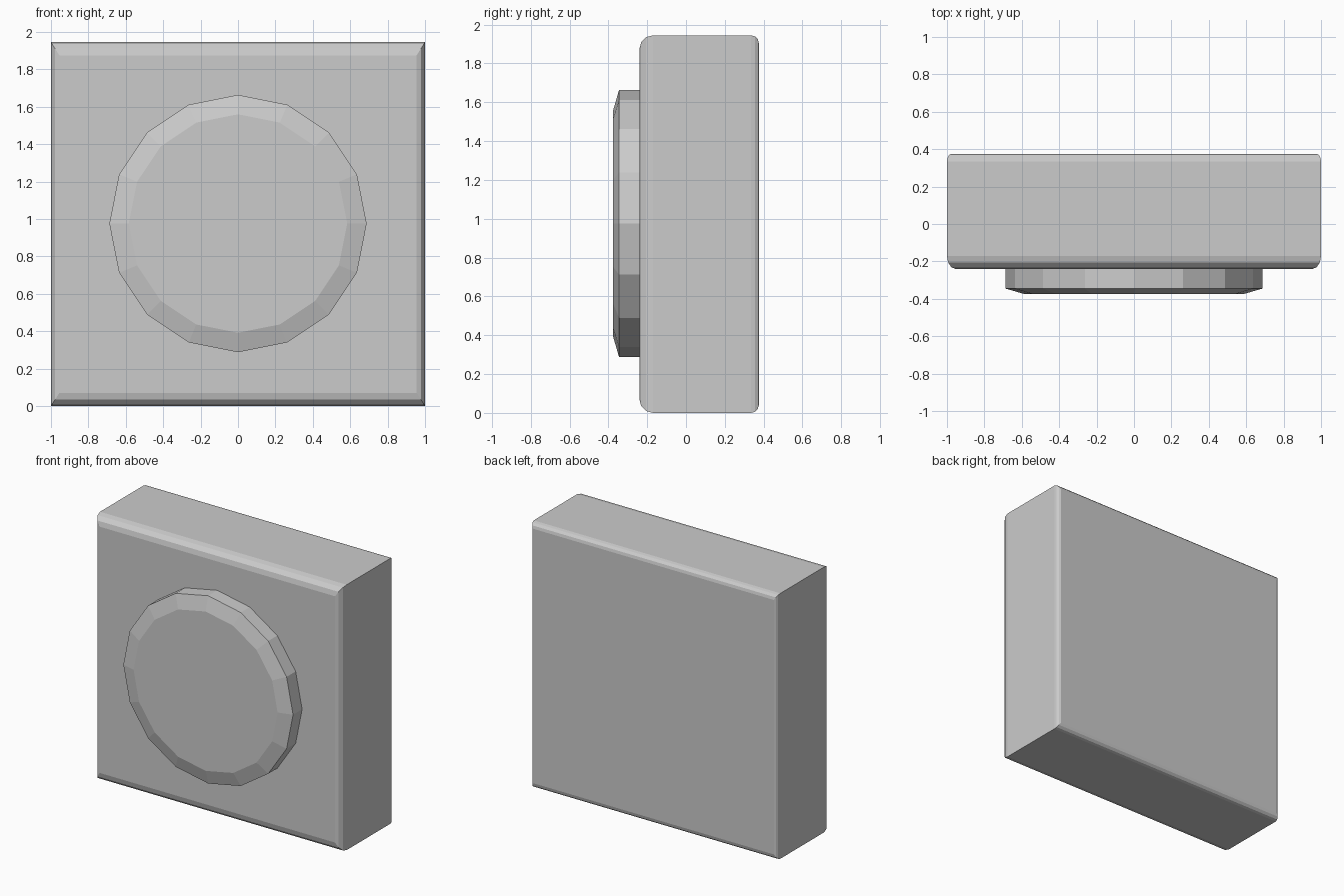
import bpy, bmesh, math

if "Cube" in bpy.data.objects:
    bpy.data.objects.remove(bpy.data.objects["Cube"])


def loft(name, rings):
    """Skin a list of equal-length rings and cap both ends."""
    bm = bmesh.new()
    loops = [[bm.verts.new(p) for p in ring] for ring in rings]
    n = len(loops[0])
    for a, b in zip(loops, loops[1:]):
        for i in range(n):
            j = (i + 1) % n
            bm.faces.new((a[i], a[j], b[j], b[i]))
    bm.faces.new(loops[0])
    bm.faces.new(loops[-1])
    bmesh.ops.recalc_face_normals(bm, faces=bm.faces)
    mesh = bpy.data.meshes.new(name)
    bm.to_mesh(mesh)
    bm.free()
    obj = bpy.data.objects.new(name, mesh)
    bpy.context.collection.objects.link(obj)
    return obj


HEIGHT = 1.945
MID = HEIGHT / 2 + 0.003
SEGMENTS = 3


def rect(y, dx, dz):
    x, top = 1 - dx, HEIGHT - dz
    return [(-x, y, dz), (x, y, dz), (x, y, top), (-x, y, top)]


def rounded_rim(face_y, depth, dx, dz):
    """Rings from the inset face out to the full outline."""
    rings = []
    for i in range(SEGMENTS + 1):
        a = math.pi / 2 * i / SEGMENTS
        s = 1 - math.sin(a)
        rings.append(rect(face_y + depth * (1 - math.cos(a)), dx * s, dz * s))
    return rings


def circle(y, r, sides=16):
    return [(r * math.cos(2 * math.pi * i / sides), y,
             MID + r * math.sin(2 * math.pi * i / sides)) for i in range(sides)]


# Slab with rounded front and back rims
front = rounded_rim(-0.24, 0.07, 0.045, 0.07)
back = rounded_rim(0.375, -0.04, 0.025, 0.04)
loft("housing", front + back[::-1])

# Chamfered round button on the front
loft("round_button", [circle(-0.375, 0.584), circle(-0.345, 0.688), circle(-0.22, 0.688)])
